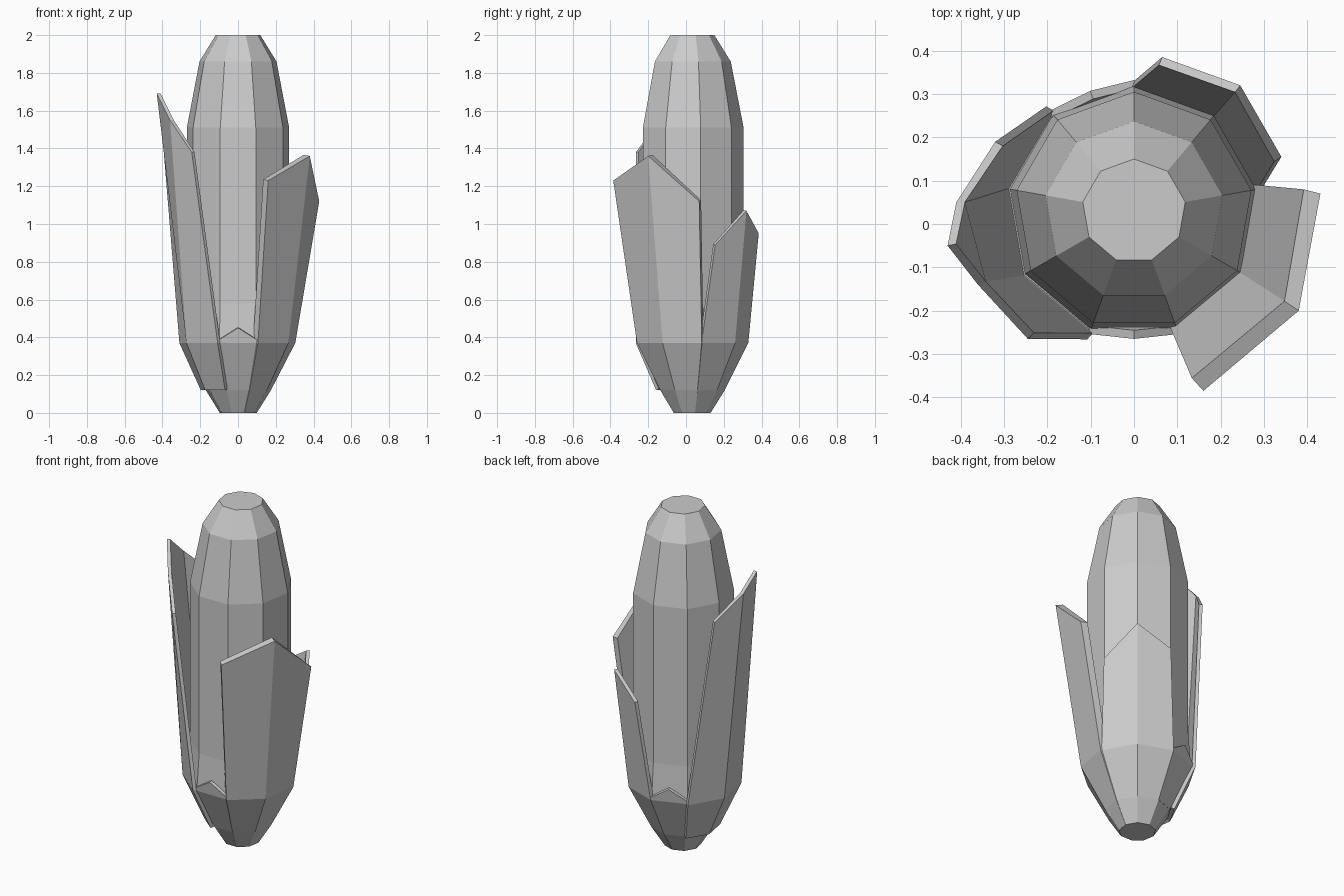
import bpy
from math import sin, cos, radians

if "Cube" in bpy.data.objects:
    bpy.data.objects.remove(bpy.data.objects["Cube"])

CY = 0.03                                  # cob axis offset in y
NINE = [10 + 40 * k for k in range(9)]     # nine-sided section


def polar(a, r, z):
    a = radians(a)
    return (r * cos(a), CY + r * sin(a), z)


def add_object(name, verts, faces, thickness=0):
    mesh = bpy.data.meshes.new(name)
    mesh.from_pydata(verts, [], faces)
    mesh.update()
    obj = bpy.data.objects.new(name, mesh)
    bpy.context.collection.objects.link(obj)
    if thickness:
        mod = obj.modifiers.new("thickness", 'SOLIDIFY')
        mod.thickness = thickness
        mod.offset = -1
    return obj


def lathe(name, profile):
    """Closed nine-sided body from (radius, height) pairs."""
    verts = [polar(a, r, z) for r, z in profile for a in NINE]
    faces = [(i * 9 + j, i * 9 + (j + 1) % 9, i * 9 + 9 + (j + 1) % 9, i * 9 + 9 + j)
             for i in range(len(profile) - 1) for j in range(9)]
    n = len(verts)
    faces += [tuple(range(8, -1, -1)), tuple(range(n - 9, n))]
    return add_object(name, verts, faces)


def leaf(name, angles, rows, top, thickness, tip=None, tip_segment=0):
    """Husk strip: polar rows below, free top points, optional pointed tip."""
    n = len(angles)
    verts = [polar(a, r, z) for r, z in rows for a in angles] + top
    faces = []
    for i in range(len(rows)):
        for j in range(n - 1):
            a = i * n + j
            face = [a, a + 1, a + n + 1, a + n]
            if tip and i == len(rows) - 1 and j == tip_segment:
                face.insert(3, len(verts))
            faces.append(face)
    if tip:
        verts.append(tip)
    return add_object(name, verts, faces, thickness)


# Cob
lathe("cob", [(0.12, 0.1), (0.29, 0.37), (0.275, 0.58), (0.275, 1.51),
              (0.207, 1.86), (0.12, 2.0)])

# Husk cup around the base
lathe("husk_cup", [(0.098, 0), (0.173, 0.12), (0.295, 0.37)])

# Tall left leaf
leaf("tall_leaf", [130, 170, 210, 250], [(0.2, 0.12), (0.315, 0.37)],
     [(-0.32, 0.19, 1.45), (-0.41, 0.05, 1.59), (-0.36, -0.14, 1.55), (-0.245, -0.265, 1.38)],
     0.02, (-0.43, -0.05, 1.69), 1)

# Front right leaf
leaf("front_leaf", [290, 330, 370], [(0.101, 0), (0.177, 0.12), (0.308, 0.37)],
     [(0.16, -0.385, 1.23), (0.38, -0.2, 1.36), (0.43, 0.07, 1.12)], 0.04)

# Back right leaf
leaf("back_leaf", [10, 50, 90], [(0.1, 0), (0.175, 0.12), (0.3, 0.37)],
     [(0.34, 0.155, 0.89), (0.245, 0.32, 1.07), (0.065, 0.385, 0.95)], 0.02)

# Short pointed husk pieces in the two gaps
for name, mid in (("front_husk_point", 270), ("rear_husk_point", 110)):
    leaf(name, [mid - 20, mid + 20], [(0.175, 0.12), (0.3, 0.37)],
         [polar(mid - 20, 0.302, 0.385), polar(mid + 20, 0.302, 0.385)],
         0.02, polar(mid, 0.295, 0.45), 0)
